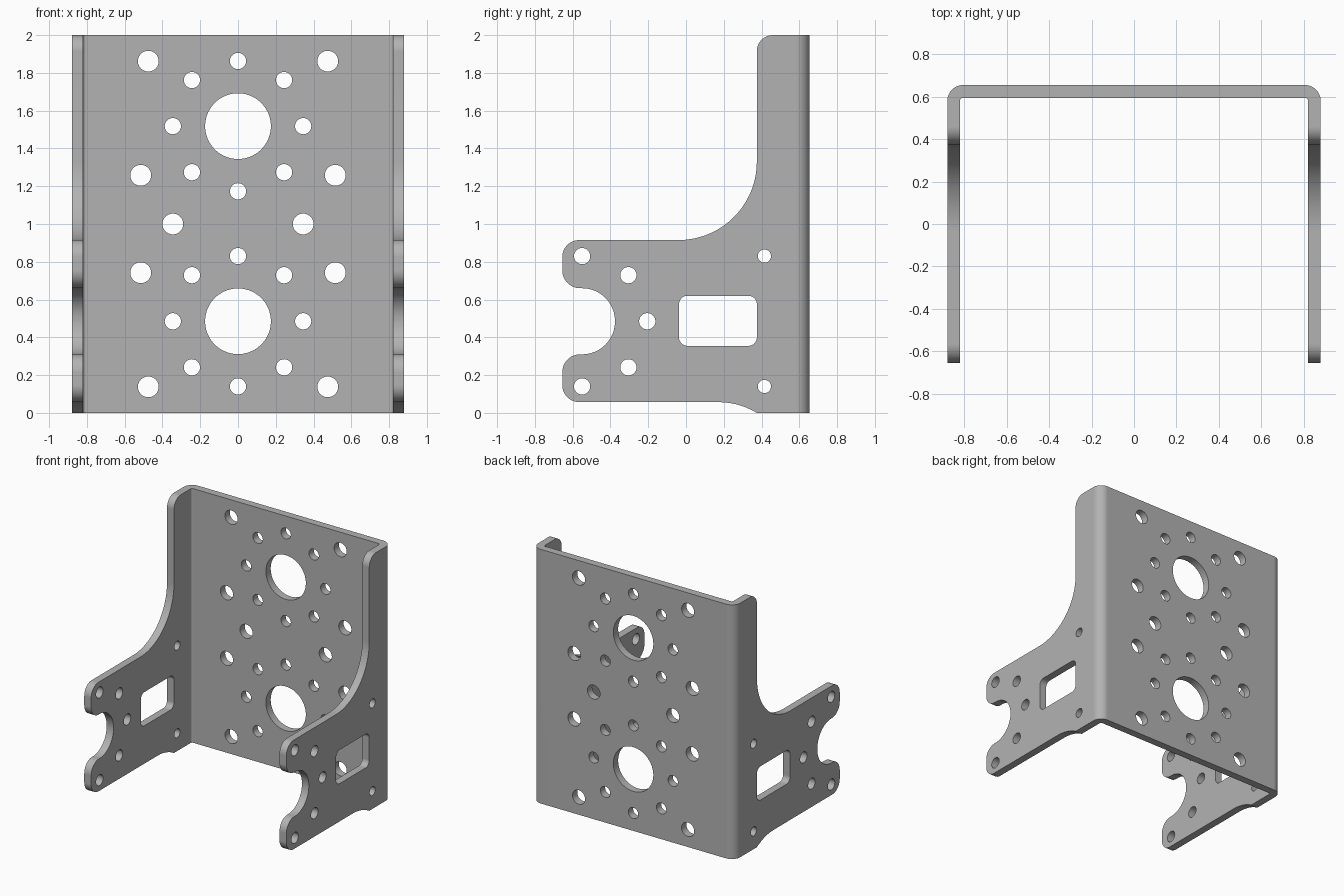
import bpy, bmesh, math
from mathutils import Vector

if "Cube" in bpy.data.objects:
    bpy.data.objects.remove(bpy.data.objects["Cube"])

# Map profile coordinates (u, v) and depth w to space, by extrusion axis
AXES = {
    "x": lambda u, v, w: (w, u, v),
    "y": lambda u, v, w: (u, w, v),
    "z": lambda u, v, w: (u, v, w),
}


def rounded(corners):
    """Outline through (u, v, radius) corners, each rounded by a tangent arc."""
    out = []
    for i, (u, v, r) in enumerate(corners):
        p = Vector((u, v))
        if r == 0:
            out.append(p)
            continue
        a = (Vector(corners[i - 1][:2]) - p).normalized()
        b = (Vector(corners[(i + 1) % len(corners)][:2]) - p).normalized()
        half = a.angle(b) / 2
        centre = p + (a + b).normalized() * r / math.sin(half)
        start = p + a * r / math.tan(half) - centre
        end = p + b * r / math.tan(half) - centre
        sweep = math.pi - 2 * half
        turn = 1 if start.x * end.y - start.y * end.x > 0 else -1
        steps = max(4, round(sweep / math.radians(5)))
        for k in range(steps + 1):
            t = math.atan2(start.y, start.x) + turn * sweep * k / steps
            out.append(centre + r * Vector((math.cos(t), math.sin(t))))
    return out


def circle(u, v, r, n=40):
    return [Vector((u + r * math.cos(k * math.tau / n),
                    v + r * math.sin(k * math.tau / n))) for k in range(n)]


def prisms(name, outlines, axis, near, far):
    """One object holding each outline extruded along the axis."""
    bm = bmesh.new()
    for pts in outlines:
        face = bm.faces.new([bm.verts.new(AXES[axis](p.x, p.y, near)) for p in pts])
        grown = bmesh.ops.extrude_face_region(bm, geom=[face])["geom"]
        shift = Vector(AXES[axis](0, 0, far - near))
        bmesh.ops.translate(bm, vec=shift,
                            verts=[g for g in grown if isinstance(g, bmesh.types.BMVert)])
    bmesh.ops.recalc_face_normals(bm, faces=bm.faces)
    mesh = bpy.data.meshes.new(name)
    bm.to_mesh(mesh)
    bm.free()
    obj = bpy.data.objects.new(name, mesh)
    bpy.context.collection.objects.link(obj)
    return obj


def combine(target, tool, operation):
    mod = target.modifiers.new(tool.name, "BOOLEAN")
    mod.operation, mod.object, mod.solver = operation, tool, "EXACT"
    bpy.ops.object.modifier_apply(modifier=mod.name)
    bpy.data.objects.remove(tool)


# Bent sheet: U-shaped section with rounded bends
W, T, D = 0.88, 0.06, 0.655
bracket = prisms("bracket", [rounded([
    (-W, -0.8, 0), (-W, D, 0.075), (W, D, 0.075), (W, -0.8, 0),
    (W - T, -0.8, 0), (W - T, D - T, 0.015), (T - W, D - T, 0.015), (T - W, -0.8, 0),
])], "z", -0.1, 2.1)
bpy.context.view_layer.objects.active = bracket
bracket.select_set(True)

# Side outline: tall flange, swept arm and forked end
side_outline = prisms("side_outline", [rounded([
    (0.8, 0, 0), (0.375, 0, 0), (0.28, 0.057, 0.39),
    (-D, 0.057, 0.09), (-D, 0.31, 0.095), (-0.376, 0.31, 0.174),
    (-0.376, 0.66, 0.174), (-D, 0.66, 0.095), (-D, 0.915, 0.09),
    (0.375, 0.915, 0.415), (0.375, 2, 0.085), (0.8, 2, 0),
])], "x", -1, 1)
combine(bracket, side_outline, "INTERSECT")

# Side openings: window, arm holes and flange holes
mid = 0.485
openings = [rounded([(-0.037, 0.355, 0.045), (0.375, 0.355, 0.045),
                     (0.375, 0.62, 0.045), (-0.037, 0.62, 0.045)]),
            circle(-0.205, mid, 0.043)]
for s in (-1, 1):
    openings += [circle(-0.55, mid + s * 0.345, 0.043),
                 circle(-0.305, mid + s * 0.244, 0.043),
                 circle(0.415, mid + s * 0.345, 0.035)]
combine(bracket, prisms("side_openings", openings, "x", -1, 1), "DIFFERENCE")

# Back openings: two large bores, each ringed by eight holes, plus fixing holes
holes = []
for z in (mid, 1.518):
    holes.append(circle(0, z, 0.174, 72))
    for k in range(8):
        a = k * math.tau / 8
        holes.append(circle(0.345 * math.cos(a), z + 0.345 * math.sin(a), 0.043))
for s in (-1, 1):
    holes.append(circle(s * 0.345, 1, 0.055))
    for t in (-1, 1):
        holes += [circle(s * 0.475, 1 + t * 0.862, 0.055),
                  circle(s * 0.515, 1 + t * 0.258, 0.055)]
combine(bracket, prisms("back_openings", holes, "y", 0.5, 0.8), "DIFFERENCE")

# Plain grey metal
grey = bpy.data.materials.new("grey metal")
grey.use_nodes = True
colour = (0.45, 0.45, 0.45, 1)
grey.diffuse_color = colour
grey.node_tree.nodes["Principled BSDF"].inputs["Base Color"].default_value = colour
bracket.data.materials.clear()
bracket.data.materials.append(grey)

# Smooth bends and bores, flat sheet faces
bpy.ops.object.shade_smooth_by_angle(angle=math.radians(30))
flat = bracket.modifiers.new("flat_faces", "WEIGHTED_NORMAL")
flat.keep_sharp = True
